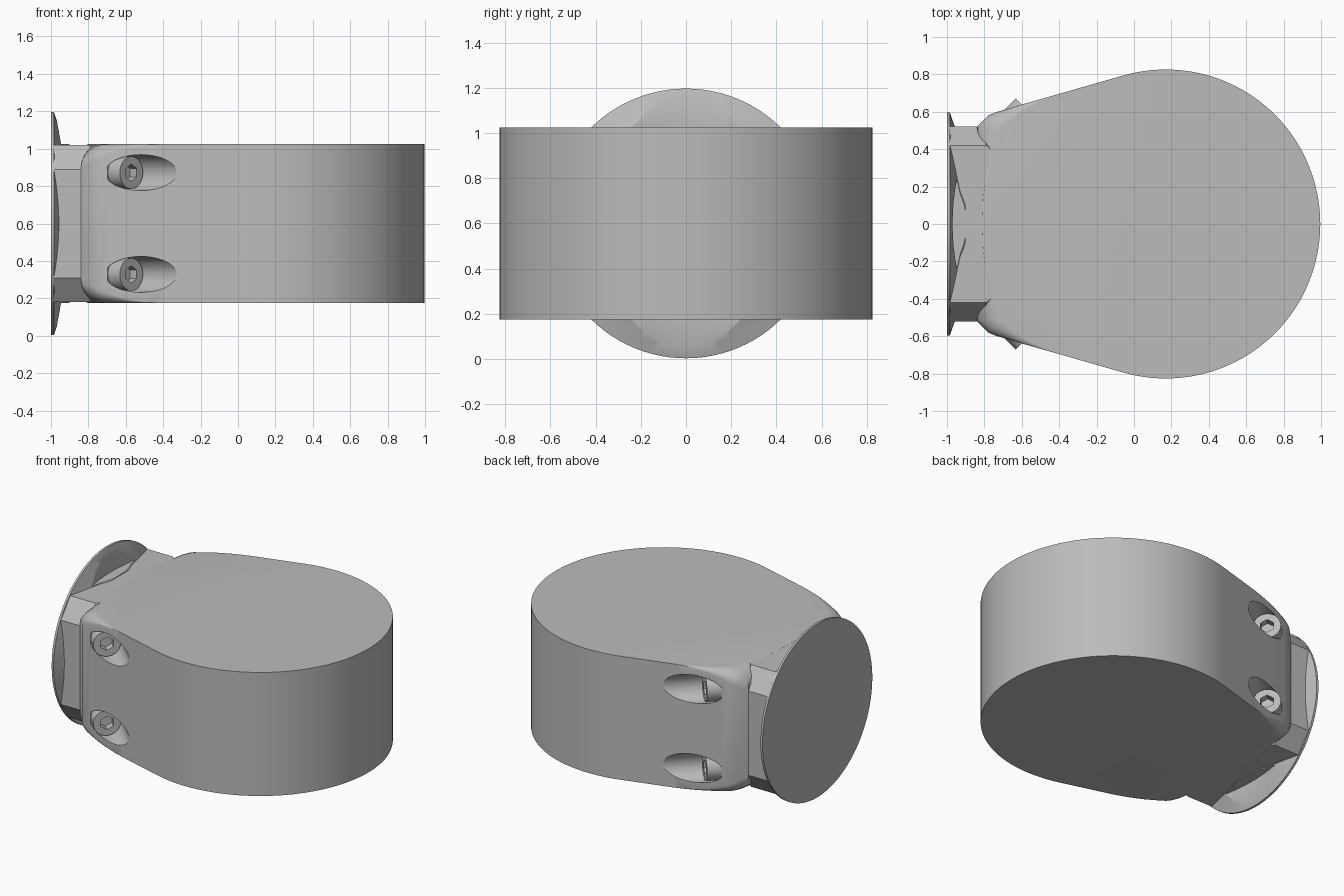
import bpy, bmesh, math
from mathutils import Vector, Matrix

cube = bpy.data.objects.get("Cube")
if cube:
    bpy.data.objects.remove(cube)

MID = 0.6        # height of the centre line
HALF = 0.425     # half height of the housing

grey = bpy.data.materials.new("plain grey")
grey.use_nodes = True
colour = (0.5, 0.5, 0.5, 1)
grey.diffuse_color = colour
grey.node_tree.nodes["Principled BSDF"].inputs["Base Color"].default_value = colour


def make(name, bm):
    bmesh.ops.recalc_face_normals(bm, faces=bm.faces)
    mesh = bpy.data.meshes.new(name)
    bm.to_mesh(mesh)
    bm.free()
    ob = bpy.data.objects.new(name, mesh)
    bpy.context.collection.objects.link(ob)
    mesh.materials.append(grey)
    return ob


def activate(ob):
    bpy.ops.object.select_all(action='DESELECT')
    ob.select_set(True)
    bpy.context.view_layer.objects.active = ob


def cut(ob, cutter):
    mod = ob.modifiers.new("cut", 'BOOLEAN')
    mod.operation = 'DIFFERENCE'
    mod.solver = 'EXACT'
    mod.object = cutter
    activate(ob)
    bpy.ops.object.modifier_apply(modifier=mod.name)
    bpy.data.objects.remove(cutter)


def smooth(ob, angle=25):
    activate(ob)
    bpy.ops.object.shade_smooth_by_angle(angle=math.radians(angle))


def loft(bm, rings):
    """Skin closed rings of points and cap both ends."""
    rows = [[bm.verts.new(p) for p in ring] for ring in rings]
    for a, b in zip(rows, rows[1:]):
        for i in range(len(a)):
            j = (i + 1) % len(a)
            bm.faces.new((a[i], a[j], b[j], b[i]))
    bm.faces.new(rows[0])
    bm.faces.new(rows[-1])


def rod(bm, start, axis, radius, length, sides, spin=0.0):
    """Cylinder running from start along axis."""
    turn = axis.to_track_quat('Z', 'Y').to_matrix().to_4x4()
    place = Matrix.Translation(start + axis * length / 2) @ turn @ Matrix.Rotation(spin, 4, 'Z')
    bmesh.ops.create_cone(bm, cap_ends=True, segments=sides, radius1=radius,
                          radius2=radius, depth=length, matrix=place)


# Housing: teardrop outline with corners that round off towards the mount
cx, radius, lean = 0.17, 0.826, math.radians(16)
end_angle = math.pi / 2 + lean
half = [Vector((cx + radius * math.cos(end_angle * i / 40),
                radius * math.sin(end_angle * i / 40))) for i in range(41)]
tangent = half[-1]
for i in range(1, 11):
    dx = (tangent.x + 0.62) * i / 10
    half.append(Vector((tangent.x - dx, tangent.y - dx * math.tan(lean))))
half += [Vector(p) for p in ((-0.68, 0.614), (-0.74, 0.597), (-0.78, 0.58), (-0.84, 0.52),
                             (-0.84, 0.4), (-0.84, 0.27), (-0.84, 0.13), (-0.84, 0))]
outline = half + [Vector((p.x, -p.y)) for p in reversed(half[1:-1])]


def rounding(p):
    t = min(max((-0.35 - p.x) / 0.49, 0), 1)
    drop = 0.13 * t ** 2.5
    inset = 0.14 * t ** 2
    if p.x < -0.83:
        inset = 0.04 + 0.1 * (abs(p.y) / 0.52) ** 2
    return inset, drop


def housing_ring(a, sign):
    ring = []
    for i, p in enumerate(outline):
        along = outline[(i + 1) % len(outline)] - outline[i - 1]
        normal = Vector((along.y, -along.x)).normalized()
        inset, drop = rounding(p)
        q = p - normal * inset * (1 - math.cos(a))
        ring.append((q.x, q.y, MID + sign * (HALF - drop * (1 - math.sin(a)))))
    return ring


steps = [math.pi / 2 * i / 6 for i in range(7)]
bm = bmesh.new()
loft(bm, [housing_ring(a, -1) for a in reversed(steps)] + [housing_ring(a, 1) for a in steps])
bmesh.ops.remove_doubles(bm, verts=bm.verts, dist=0.0004)
housing = make("housing", bm)

# Angled screw pockets, two on each side
screws = [(Vector((-0.57, s * 0.61, MID + h)), Vector((1, s, 0)).normalized())
          for s in (-1, 1) for h in (-0.272, 0.272)]
bm = bmesh.new()
for face, axis in screws:
    rod(bm, face - axis * 0.09, axis, 0.096, 0.6, 40)
cut(housing, make("pocket_cutter", bm))
smooth(housing)

# Socket head screws
for n, (face, axis) in enumerate(screws):
    bm = bmesh.new()
    rod(bm, face - axis * 0.095, axis, 0.087, 0.095, 40)
    head = make(f"screw_{n + 1}", bm)
    bm = bmesh.new()
    rod(bm, face - axis * 0.05, axis, 0.046, 0.1, 6)
    # turn the socket so that a corner points up
    bmesh.ops.rotate(bm, verts=bm.verts, cent=face,
                     matrix=Matrix.Rotation(0 if abs(max(v.co.z for v in bm.verts) - face.z - 0.046) < 0.002
                                            else math.radians(30), 3, axis))
    cut(head, make("socket_cutter", bm))
    smooth(head)

# Neck: chamfered block between mounting disc and housing
section = [(0.52, 0.29), (0.42, 0.42), (-0.42, 0.42), (-0.52, 0.29),
           (-0.52, -0.29), (-0.42, -0.42), (0.42, -0.42), (0.52, -0.29)]
bm = bmesh.new()
loft(bm, [[(x, y * k, MID + z) for y, z in section]
          for x, k in ((-0.99, 1), (-0.79, 1), (-0.72, 0.86))])
make("neck", bm)

# Mounting disc with a flared front
bm = bmesh.new()
flare = [(-1, 0.597), (-0.985, 0.597), (-0.965, 0.54), (-0.945, 0.485), (-0.93, 0.455),
         (-0.9, 0.43)]
loft(bm, [[(x, r * math.cos(math.tau * i / 96), MID + r * math.sin(math.tau * i / 96))
           for i in range(96)] for x, r in flare])
disc = make("mounting_disc", bm)

# Shallow scoops in the disc above and below the neck
bm = bmesh.new()
for z in (MID + 0.425, MID - 0.725):
    rod(bm, Vector((0.28, 0, z)), Vector((0, 0, 1)), 1.25, 0.3, 128)
cut(disc, make("scoop_cutter", bm))
smooth(disc)
